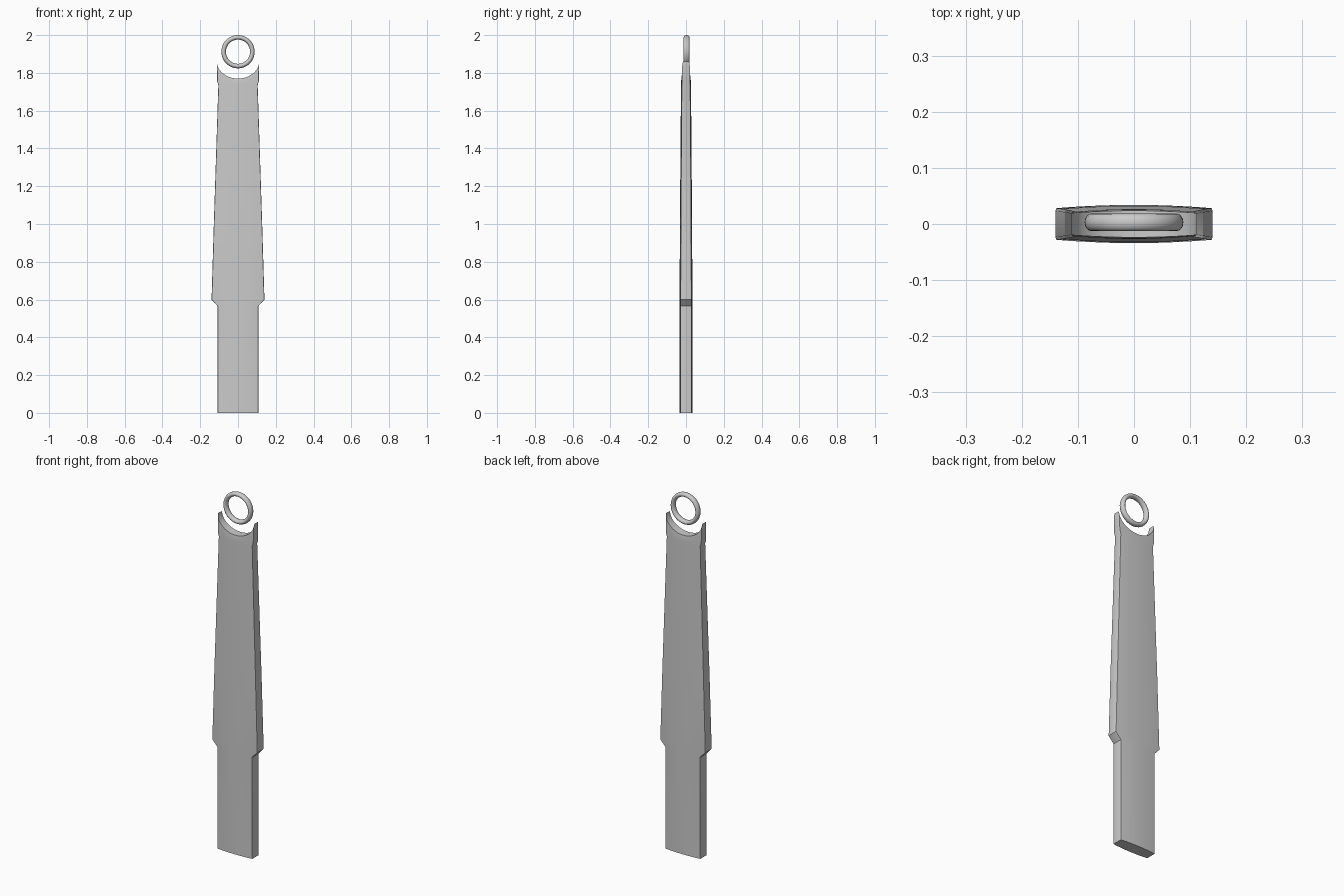
import bpy, bmesh, math

if "Cube" in bpy.data.objects:
    bpy.data.objects.remove(bpy.data.objects["Cube"])

N = 20  # columns across the blade


def finish(obj, angle):
    bpy.ops.object.select_all(action='DESELECT')
    obj.select_set(True)
    bpy.context.view_layer.objects.active = obj
    bpy.ops.object.shade_smooth_by_angle(angle=math.radians(angle))


def mesh_object(name, bm):
    bmesh.ops.recalc_face_normals(bm, faces=bm.faces)
    mesh = bpy.data.meshes.new(name)
    bm.to_mesh(mesh)
    bm.free()
    obj = bpy.data.objects.new(name, mesh)
    bpy.context.collection.objects.link(obj)
    return obj


# Handle: domed cross-section lofted up the profile, ending in a scooped top
us = [math.sin(math.pi * (i / N - 0.5)) for i in range(N + 1)]
dome = [0.023 if i in (0, N) else 0.034 - 0.006 * u * u for i, u in enumerate(us)]
section = [(u, -d) for u, d in zip(us, dome)]
section += [(u, d) for u, d in reversed(list(zip(us, dome)))]

# height, half width, thickness factor
rows = [(0, 0.108, 1), (0.565, 0.108, 1), (0.60, 0.14, 1), (1.0, 0.128, 0.95),
        (1.735, 0.104, 0.78), (1.755, 0.110, 0.77), (None, 0.112, 0.70)]

bm = bmesh.new()
loops = []
for z, w, s in rows:
    loops.append([bm.verts.new((u * w, y * s,
                  1.86 - 0.09 * math.sqrt(max(0, 1 - u * u)) if z is None else z))
                  for u, y in section])
M = len(section)
for a, b in zip(loops, loops[1:]):
    for i in range(M):
        j = (i + 1) % M
        bm.faces.new((a[i], a[j], b[j], b[i]))
for loop in (loops[0], loops[-1]):
    for i in range(N):
        bm.faces.new((loop[i], loop[i + 1], loop[M - 2 - i], loop[M - 1 - i]))
finish(mesh_object("handle", bm), 30)

# Hanging ring: torus slightly deeper than it is wide
bpy.ops.mesh.primitive_torus_add(major_segments=48, minor_segments=16,
                                 major_radius=0.076, minor_radius=0.012,
                                 location=(0, 0.003, 1.912),
                                 rotation=(math.pi / 2, 0, 0))
ring = bpy.context.object
ring.name = "hanging_ring"
ring.scale.z = 1.3
finish(ring, 40)
